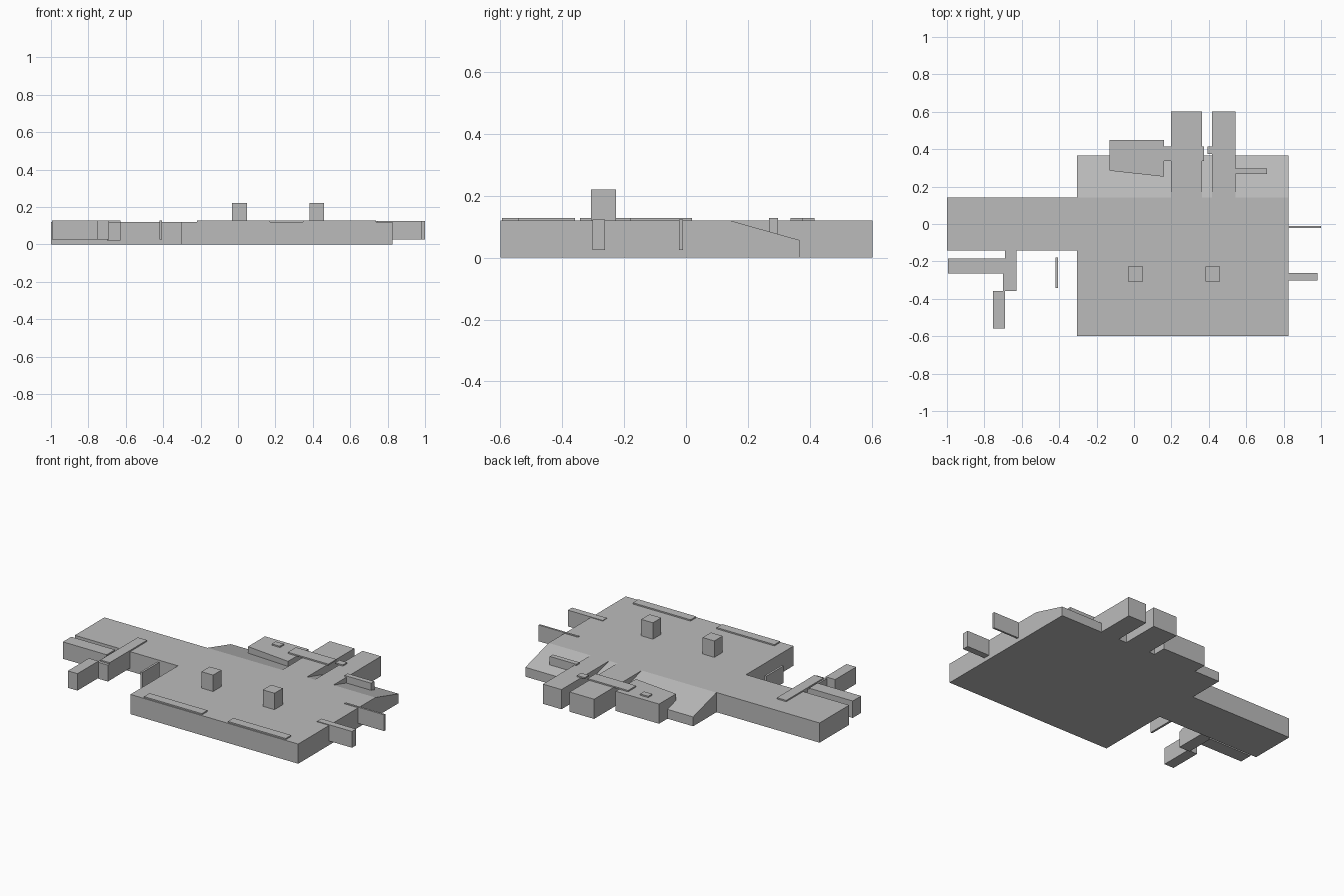
import bpy, bmesh

if "Cube" in bpy.data.objects:
    bpy.data.objects.remove(bpy.data.objects["Cube"])

gray = bpy.data.materials.new("plain_gray")
gray.diffuse_color = (0.5, 0.5, 0.5, 1)
gray.use_nodes = True
gray.node_tree.nodes["Principled BSDF"].inputs["Base Color"].default_value = gray.diffuse_color


def prism(name, base, offset):
    """Extrude a closed polygon of 3D points along an offset."""
    bm = bmesh.new()
    face = bm.faces.new([bm.verts.new(p) for p in base])
    ext = bmesh.ops.extrude_face_region(bm, geom=[face], use_keep_orig=True)
    moved = [v for v in ext["geom"] if isinstance(v, bmesh.types.BMVert)]
    bmesh.ops.translate(bm, verts=moved, vec=offset)
    bmesh.ops.recalc_face_normals(bm, faces=bm.faces)
    mesh = bpy.data.meshes.new(name)
    bm.to_mesh(mesh)
    bm.free()
    mesh.materials.append(gray)
    obj = bpy.data.objects.new(name, mesh)
    bpy.context.collection.objects.link(obj)
    return obj


def block(name, x, y, z):
    base = [(x[0], y[0], z[0]), (x[1], y[0], z[0]), (x[1], y[1], z[0]), (x[0], y[1], z[0])]
    return prism(name, base, (0, 0, z[1] - z[0]))


H = 0.12          # deck height
TOP = 0.128       # top of raised plates and fins
FULL, RAISED, PLATE = (0, H), (0.025, H), (H, TOP)

# Main slab with the sloped rear edge
profile = [(-0.6, 0), (0.367, 0), (0.367, 0.057), (0.143, H), (-0.6, H)]
prism("main_slab", [(-0.305, y, z) for y, z in profile], (1.131, 0, 0))

# Side wing
block("side_wing", (-1, -0.304), (-0.143, 0.142), FULL)

# Rear blocks
block("rear_block_wide", (0.198, 0.363), (0.14, 0.602), FULL)
block("rear_block_narrow", (0.418, 0.543), (0.14, 0.602), FULL)
prism("rear_block_slanted",
      [(-0.132, 0.285, 0), (0.16, 0.253, 0), (0.16, 0.448, 0), (-0.132, 0.448, 0)], (0, 0, H))

# Rear connecting plates
block("rear_plate_long", (0.1, 0.373), (0.337, 0.415), PLATE)
block("rear_plate_small", (0.393, 0.445), (0.375, 0.415), PLATE)
block("rear_plate_square", (-0.035, 0.02), (0.375, 0.413), PLATE)
block("ramp_fin", (0.53, 0.71), (0.268, 0.298), (0.025, TOP))

# Square posts on the deck
for i, x in enumerate((-0.032, 0.382)):
    block(f"post_{i + 1}", (x, x + 0.079), (-0.307, -0.227), (H, 0.22))

# Long strips at the front edge
for i, x in enumerate((-0.218, 0.347)):
    block(f"front_strip_{i + 1}", (x, x + 0.39), (-0.594, -0.54), PLATE)

# Fins on the right side
block("side_fin_thin", (0.735, 1.0), (-0.022, -0.01), (0.025, 0.124))
block("side_fin_thick", (0.745, 0.98), (-0.302, -0.262), (0.025, 0.124))

# Blocks and plate in front of the wing
block("wing_front_block", (-0.995, -0.70), (-0.265, -0.184), (0.025, TOP))
block("wing_link_block", (-0.70, -0.627), (-0.358, -0.184), (0.02, H))
block("wing_link_neck", (-0.69, -0.627), (-0.184, -0.143), (0.02, H))
block("wing_link_plate", (-0.69, -0.627), (-0.34, 0.02), PLATE)
block("wing_lower_block", (-0.755, -0.69), (-0.56, -0.358), (0.025, TOP))
block("wing_thin_fin", (-0.419, -0.406), (-0.342, -0.178), (0.025, TOP))
